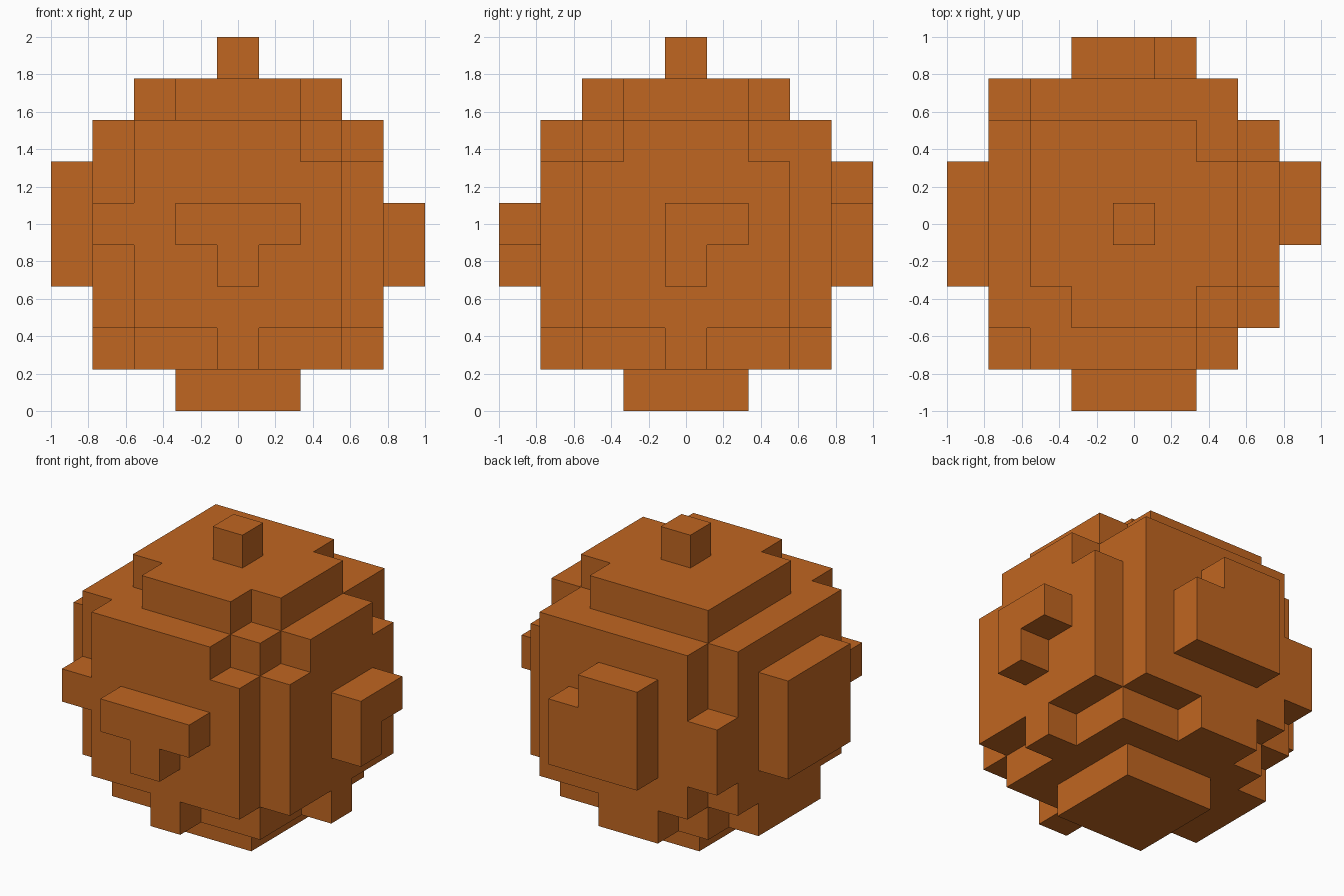
import bpy
import bmesh
from mathutils import Vector
from itertools import product

if "Cube" in bpy.data.objects:
    bpy.data.objects.remove(bpy.data.objects["Cube"], do_unlink=True)

GRID = 9
CELL = 2 / GRID

orange = bpy.data.materials.new("burnt_orange")
orange.use_nodes = True
orange.diffuse_color = (0.53, 0.132, 0.015, 1)
orange.node_tree.nodes["Principled BSDF"].inputs["Base Color"].default_value = orange.diffuse_color


def block(xs, ys, zs):
    """Cells of a box; each argument is an inclusive (first, last) range."""
    return set(product(*(range(a, b + 1) for a, b in (xs, ys, zs))))


# Rounded core: two crossing slabs, with single cells added and notched
core = block((2, 6), (1, 7), (2, 6)) | block((1, 7), (2, 6), (2, 6))
core |= block((1, 1), (1, 1), (4, 4)) | block((1, 1), (7, 7), (3, 4))
core -= {(6, 1, 6), (7, 2, 6), (7, 6, 6)}

# Stepped cap with three cut corners
cap = block((2, 6), (2, 6), (7, 7)) - {(2, 2, 7), (6, 2, 7), (6, 6, 7)}

# Lower step with a tab on each side
lower = block((2, 6), (2, 6), (1, 1))
lower |= block((4, 4), (1, 1), (1, 1)) | block((3, 4), (7, 7), (1, 1))
lower |= block((7, 7), (4, 4), (1, 1)) | block((1, 1), (3, 5), (1, 1))

parts = {
    "core": core,
    "cap": cap,
    "lower_step": lower,
    "top_nub": {(4, 4, 8)},
    "base": block((3, 5), (3, 5), (0, 0)),
    "front_bump": block((3, 5), (0, 0), (4, 4)) | {(4, 0, 3)},
    "back_bump": block((3, 5), (8, 8), (3, 5)) - {(5, 8, 5)},
    "left_bump": block((8, 8), (4, 5), (4, 4)) | {(8, 4, 3)},
    "right_bump": block((0, 0), (3, 5), (3, 5)),
}
solid = set().union(*parts.values())


def build(name, cells):
    """Make the outer skin of a set of cells, skipping faces against other cells."""
    bm = bmesh.new()
    corners = {}

    def corner(p):
        if p not in corners:
            corners[p] = bm.verts.new(Vector(p) * CELL - Vector((1, 1, 0)))
        return corners[p]

    for cell in sorted(cells):
        for axis, side in product(range(3), (0, 1)):
            neighbour = list(cell)
            neighbour[axis] += 2 * side - 1
            if tuple(neighbour) in solid:
                continue
            ring = []
            for u, v in ((0, 0), (1, 0), (1, 1), (0, 1)):
                p = list(cell)
                p[axis] += side
                p[(axis + 1) % 3] += u
                p[(axis + 2) % 3] += v
                ring.append(corner(tuple(p)))
            bm.faces.new(ring if side else ring[::-1])
    mesh = bpy.data.meshes.new(name)
    bm.to_mesh(mesh)
    bm.free()
    mesh.materials.append(orange)
    bpy.context.collection.objects.link(bpy.data.objects.new(name, mesh))


for part_name, part_cells in parts.items():
    build(part_name, part_cells)
